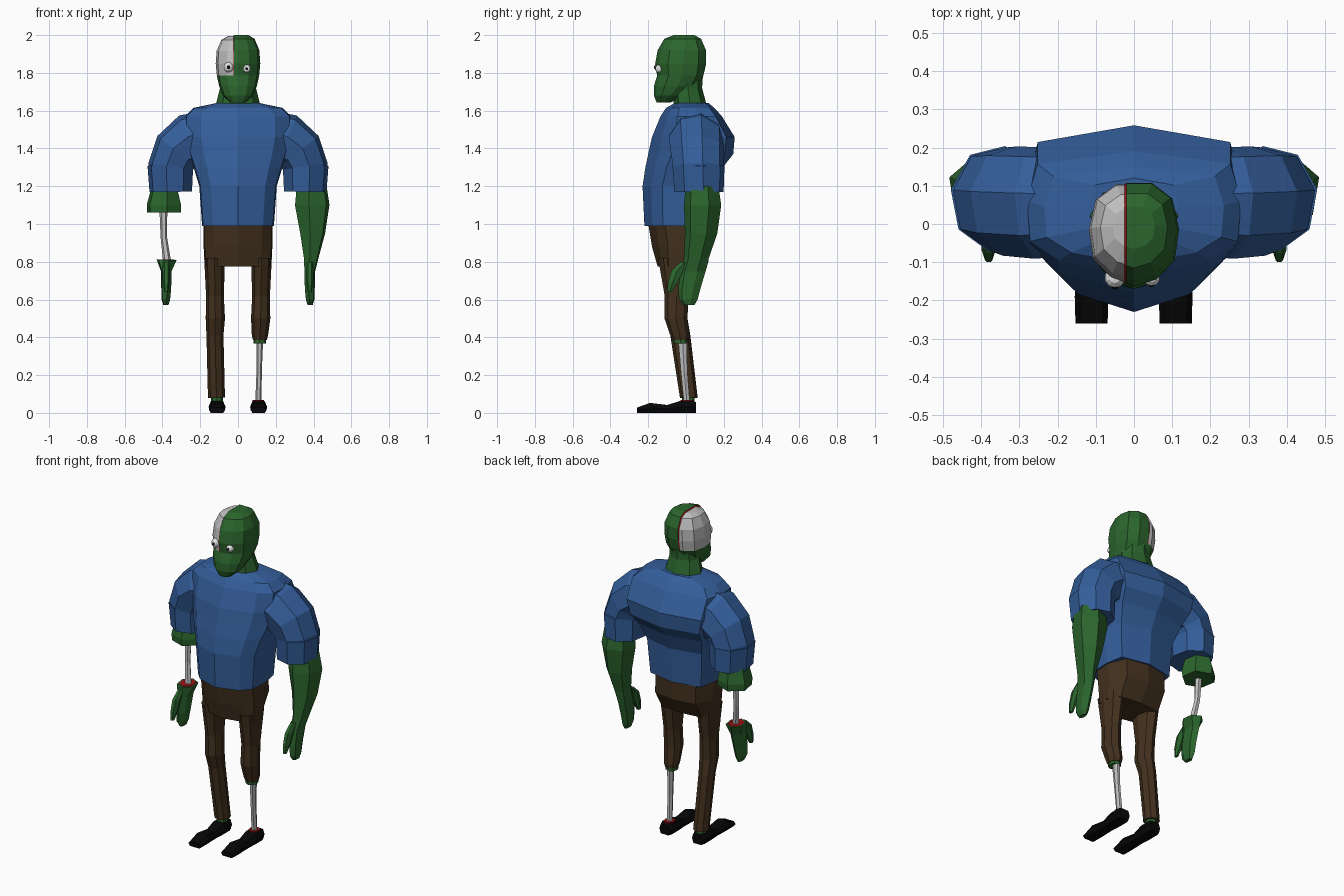
import bpy, bmesh, math
from mathutils import Vector


def mat(name, rgb):
    m = bpy.data.materials.new(name)
    m.diffuse_color = (*rgb, 1)
    return m


GREEN = mat("green skin", (0.024, 0.13, 0.026))
BLUE = mat("blue shirt", (0.034, 0.112, 0.325))
BROWN = mat("brown trousers", (0.055, 0.030, 0.013))
BLACK = mat("black", (0.002, 0.002, 0.002))
BONE = mat("grey bone", (0.52, 0.52, 0.52))
RED = mat("red flesh", (0.35, 0.006, 0.008))
WHITE = mat("white eye", (0.8, 0.8, 0.8))


def finish(name, bm, *mats):
    bmesh.ops.recalc_face_normals(bm, faces=bm.faces)
    me = bpy.data.meshes.new(name)
    bm.to_mesh(me)
    bm.free()
    for m in mats:
        me.materials.append(m)
    ob = bpy.data.objects.new(name, me)
    bpy.context.collection.objects.link(ob)
    return ob


def loft_bm(rings):
    """Skin a list of equal point rings and cap both ends."""
    bm = bmesh.new()
    vs = [[bm.verts.new(p) for p in r] for r in rings]
    n = len(vs[0])
    for a, b in zip(vs, vs[1:]):
        for i in range(n):
            j = (i + 1) % n
            bm.faces.new((a[i], a[j], b[j], b[i]))
    bm.faces.new(vs[0])
    bm.faces.new(vs[-1])
    return bm


def body_rings(rows, half):
    """rows: z, half width, front y, back y; half: unit outline of one side."""
    outline = half + [(-x, y) for x, y in half[-2:0:-1]]
    return [[Vector((w * x, (f + b) / 2 + (b - f) / 2 * y, z)) for x, y in outline]
            for z, w, f, b in rows]


def limb(name, path, m, side=1, n=8, turn=0):
    """path: x, y, z, half width, half depth; rings follow the path in xz."""
    rings = []
    for i, (x, y, z, a, b) in enumerate(path):
        p, q = path[max(i - 1, 0)], path[min(i + 1, len(path) - 1)]
        t = Vector((q[0] - p[0], q[2] - p[2])).normalized()
        ring = []
        for k in range(n):
            u = 2 * math.pi * k / n + math.radians(turn)
            c, s = a * math.cos(u), b * math.sin(u)
            ring.append(Vector((side * (x - t.y * c), y + s, z + t.x * c)))
        rings.append(ring)
    return finish(name, loft_bm(rings), m)


# Shirt torso and hips
TORSO = [(0, -1), (.7, -.76), (.97, -.45), (1, .2), (.9, .8), (0, 1)]
HIPS = [(0, -1), (.7, -.76), (.97, -.45), (1, .2), (.75, .85), (0, 1)]
finish("shirt_torso", loft_bm(body_rings([
    (.99, .19, -.22, .135), (1.2, .205, -.23, .15), (1.30, .235, -.215, .195),
    (1.37, .258, -.2, .25), (1.46, .28, -.18, .258), (1.57, .28, -.135, .19),
    (1.615, .235, -.105, .15), (1.64, .115, -.06, .12)], TORSO)), BLUE)
finish("trouser_hips", loft_bm(body_rings([
    (1.0, .182, -.2, .125), (.88, .182, -.18, .125),
    (.775, .176, -.15, .06)], HIPS)), BROWN)

# Sleeves, each with a slightly flared cuff at its end
for side, word in ((1, "right"), (-1, "left")):
    limb(word + "_sleeve", [
        (.15, .055, 1.465, .14, .14), (.25, .055, 1.44, .15, .148),
        (.325, .06, 1.385, .132, .145), (.357, .065, 1.305, .12, .137),
        (.357, .068, 1.19, .113, .13)], BLUE, side, 8, 10)
    limb(word + "_cuff", [
        (.358, .066, 1.31, .123, .14), (.356, .069, 1.17, .114, .132)],
        BLUE, side, 8, 10)

# Hands, shared by both arms
HAND = [(.38, .037, .75, .03, .068), (.38, .018, .66, .028, .06),
        (.382, .012, .6, .024, .05), (.382, .015, .57, .014, .03)]
limb("whole_arm", [
    (.39, .085, 1.2, .084, .088), (.393, .088, 1.1, .097, .1),
    (.395, .08, .95, .07, .087), (.387, .055, .82, .041, .067)] + HAND,
    GREEN, 1, 6, 20)
limb("severed_hand", [(.378, .055, .81, .056, .067)] + HAND, GREEN, -1, 6, 20)
limb("wrist_wound", [(.378, .055, .813, .044, .054),
                     (.378, .055, .808, .044, .054)], RED, -1, 6, 20)
for side, word in ((1, "right"), (-1, "left")):
    limb(word + "_thumb", [
        (.38, -.005, .8, .016, .025), (.38, -.045, .755, .02, .036),
        (.38, -.07, .69, .018, .03), (.38, -.087, .64, .01, .014)],
        GREEN, side, 6)

# Arm stump and bare arm bone
limb("arm_stump", [
    (.39, .085, 1.2, .07, .078), (.392, .088, 1.1, .097, .099),
    (.392, .088, 1.06, .095, .094)], GREEN, -1, 6, 20)
limb("arm_bone", [
    (.395, .085, 1.08, .021, .02), (.393, .075, .93, .017, .017),
    (.375, .055, .8, .021, .02)], BONE, -1, 6)

# Trouser legs
THIGH = [(.124, -.05, .82, .055, .098), (.122, -.05, .62, .047, .063),
         (.12, -.053, .5, .051, .061)]
limb("left_trouser_leg", THIGH + [
    (.122, -.03, .41, .045, .053), (.114, .015, .08, .045, .047)], BROWN, -1)
limb("right_trouser_leg", THIGH + [
    (.116, -.032, .41, .043, .051), (.116, -.03, .385, .036, .043)], BROWN)
limb("left_ankle", [(.112, .012, .1, .032, .034),
                    (.112, .012, .05, .032, .034)], GREEN, -1)
limb("knee_stump", [(.115, -.03, .395, .034, .04),
                    (.115, -.03, .368, .034, .038)], GREEN)
limb("shin_bone", [
    (.116, -.018, .38, .017, .026), (.112, -.01, .22, .014, .02),
    (.108, .005, .05, .017, .018)], BONE, 1, 6)
limb("ankle_wound", [(.108, .005, .069, .03, .034),
                     (.108, .005, .061, .03, .034)], RED)

# Shoes, lofted from heel to toe
for cx, word in ((.109, "right"), (-.111, "left")):
    rings = []
    for y, w, h in ((.052, .034, .058), (.03, .045, .064), (-.035, .045, .062),
                    (-.1, .04, .042), (-.19, .044, .053), (-.26, .042, .028)):
        rings.append([Vector((cx + w * u, y, h * v)) for u, v in
                      ((-.75, 0), (.75, 0), (1, .5), (.7, 1), (-.7, 1), (-1, .5))])
    finish(word + "_shoe", loft_bm(rings), BLACK)

# Neck
limb("neck", [(0, .01, 1.79, .09, .08), (0, .01, 1.72, .095, .075),
              (0, .022, 1.63, .118, .087)], GREEN, 1, 8)

# Head: one side of the cranium is bare skull with a thin red seam
bm = loft_bm(body_rings([
    (2.0, .055, -.065, .045), (1.98, .088, -.115, .08), (1.92, .113, -.15, .106),
    (1.85, .118, -.163, .107), (1.785, .112, -.153, .092), (1.73, .1, -.17, .06),
    (1.68, .08, -.17, -.01), (1.642, .04, -.155, -.085)],
    [(0, -1), (.5, -.86), (.9, -.5), (1, .1), (.85, .7), (.4, 1), (0, 1)]))
for cut in (-.025, -.02):
    bmesh.ops.bisect_plane(bm, geom=bm.verts[:] + bm.edges[:] + bm.faces[:],
                           plane_co=(cut, 0, 0), plane_no=(1, 0, 0))
for f in bm.faces:
    c = f.calc_center_median()
    if c.z > 1.785:
        f.material_index = 1 if c.x < -.025 else 2 if c.x < -.02 else 0
# The bare bone sits a little lower than the skin
for v in bm.verts:
    if v.co.x < -.0249 and v.co.z > 1.8:
        v.co = Vector((v.co.x, -.03, 1.8)).lerp(v.co, .97)
finish("head", bm, GREEN, BONE, RED)

# Eyes with pupils
for x, z, r, word in ((-.05, 1.83, .027, "left"), (.046, 1.822, .022, "right")):
    for part, y, rad, m in (("eyeball", -.141, r, WHITE),
                            ("pupil", -.141 - r * .72, r * .38, BLACK)):
        bm = bmesh.new()
        bmesh.ops.create_uvsphere(bm, u_segments=10, v_segments=6, radius=rad)
        bmesh.ops.translate(bm, verts=bm.verts, vec=(x, y, z))
        finish(word + "_" + part, bm, m)
